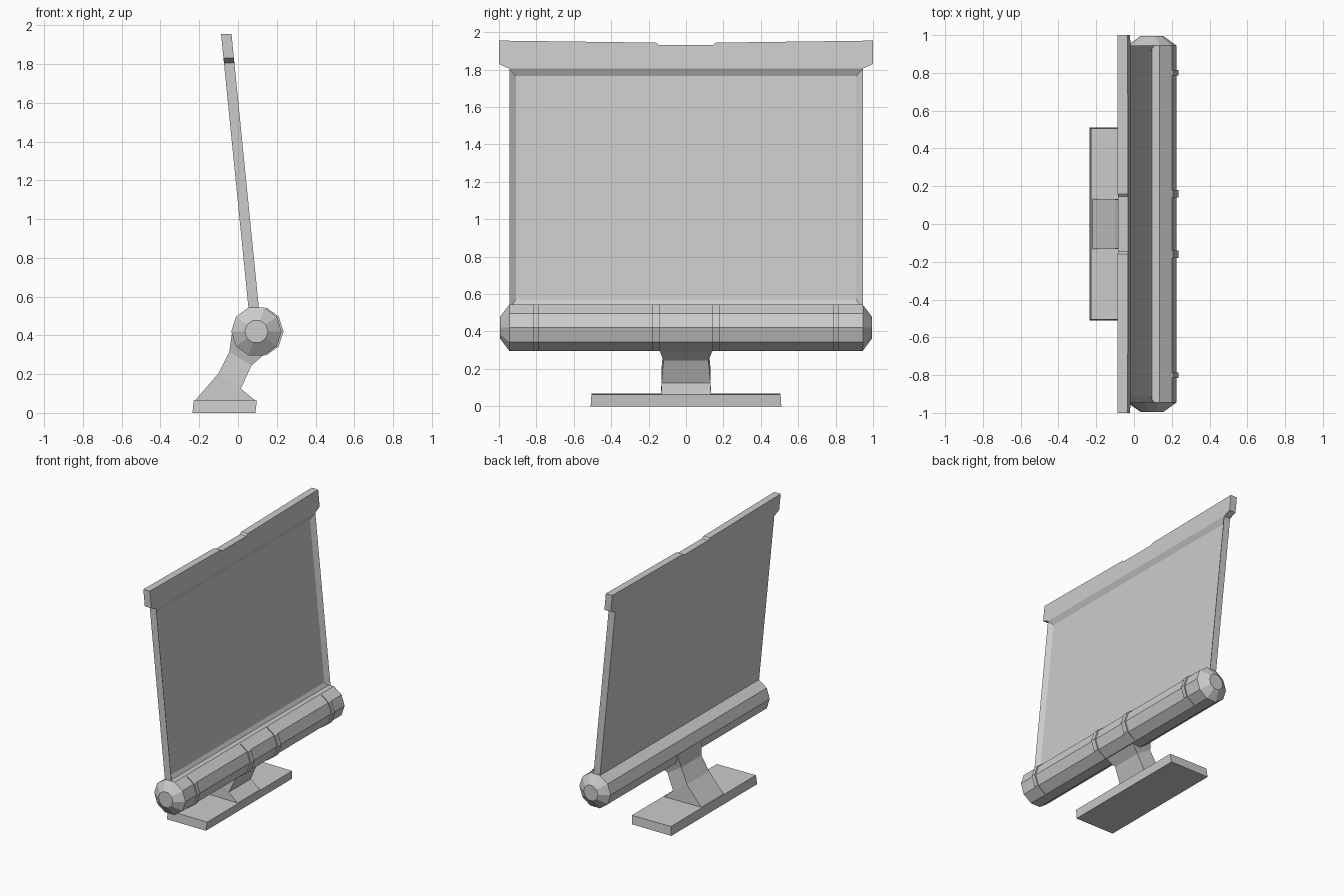
import bpy, bmesh, math

if "Cube" in bpy.data.objects:
    bpy.data.objects.remove(bpy.data.objects["Cube"])


def make_object(name, verts, faces):
    mesh = bpy.data.meshes.new(name)
    bm = bmesh.new()
    vs = [bm.verts.new(v) for v in verts]
    for f in faces:
        bm.faces.new([vs[i] for i in f])
    bmesh.ops.recalc_face_normals(bm, faces=bm.faces)
    bm.to_mesh(mesh)
    bm.free()
    obj = bpy.data.objects.new(name, mesh)
    bpy.context.collection.objects.link(obj)
    return obj


def loft(name, sections):
    """Skin a closed solid through equal-length loops of points."""
    n = len(sections[0])
    verts = [p for s in sections for p in s]
    faces = [list(range(n)), [len(verts) - n + i for i in range(n)]]
    for k in range(len(sections) - 1):
        for i in range(n):
            j = (i + 1) % n
            faces.append([k * n + i, k * n + j, (k + 1) * n + j, (k + 1) * n + i])
    return make_object(name, verts, faces)


CX, CZ, R = 0.095, 0.42, 0.13


def decagon(y, r, steps=range(10), dx=0.0):
    return [(CX + dx + r * math.cos(math.radians(36 * i)), y,
             CZ + r * math.sin(math.radians(36 * i))) for i in steps]


# Horizontal tube with tapered ends
loft("tube", [decagon(-0.995, 0.06), decagon(-0.945, R),
              decagon(0.945, R), decagon(0.995, 0.06)])

# Raised bands on the viewing side of the tube
for i, y in enumerate((-0.80, -0.16, 0.16, 0.80)):
    w = 0.015 if abs(y) > 0.5 else 0.019
    loft(f"tube_band_{i + 1}", [decagon(y + s * w, R + 0.001, range(-2, 3), 0.009)
                                for s in (-1, 1)])


# Leaning screen sheet: flat back, recessed front, wide top bar
def on_screen(y, z, depth):
    return (0.055 - 0.1 * (z - 0.53) + depth, y, z)


half = [(0.945, 0.52), (0.945, 1.805), (1.0, 1.83), (1.0, 1.955),
        (0.16, 1.944), (0.145, 1.932)]
outline = half + [(-y, z) for y, z in reversed(half)]
panel = [(0.91, 0.57), (0.91, 1.765), (-0.91, 1.765), (-0.91, 0.57)]
n = len(outline)
verts = [on_screen(y, z, 0.0) for y, z in outline]
verts += [on_screen(y, z, 0.054) for y, z in outline]
verts += [on_screen(y, z, 0.030) for y, z in panel]
faces = [list(range(n))]
faces += [[i, (i + 1) % n, n + (i + 1) % n, n + i] for i in range(n)]
faces.append([n + i for i in range(1, n - 1)])
rim = [n, n + 1, 2 * n - 2, 2 * n - 1]
inner = [2 * n + i for i in range(4)]
faces += [[rim[i], rim[(i + 1) % 4], inner[(i + 1) % 4], inner[i]] for i in range(4)]
faces.append(inner)
make_object("screen", verts, faces)


# Stand pieces: each section is back x/z, front x/z and half width
def section(xb, zb, xf, zf, w):
    return [(xb, -w, zb), (xf, -w, zf), (xf, w, zf), (xb, w, zb)]


loft("base", [section(-0.235, 0, 0.09, 0, 0.51),
              section(-0.228, 0.067, 0.097, 0.064, 0.505)])
loft("neck", [section(-0.225, 0.06, 0.094, 0.06, 0.133),
              section(-0.10, 0.205, 0.015, 0.125, 0.131),
              section(-0.045, 0.315, 0.07, 0.245, 0.12),
              section(-0.03, 0.42, 0.145, 0.31, 0.147)])
